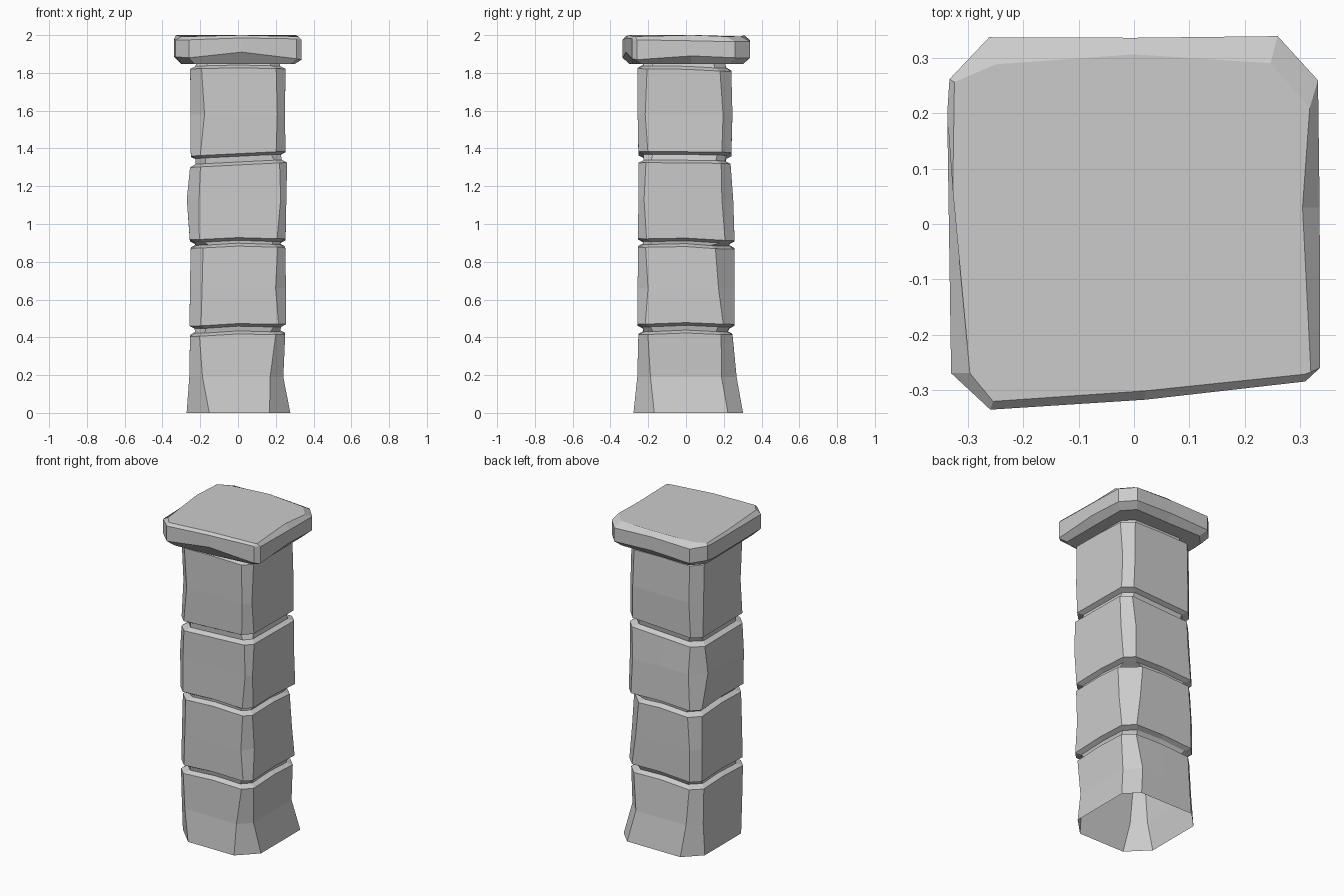
import bpy, bmesh


def mesh_object(name, rings, cap_top=False, cap_bottom=False):
    """Loft matching closed rings into one flat-shaded object."""
    bm = bmesh.new()
    loops = [[bm.verts.new(p) for p in ring] for ring in rings]
    for low, high in zip(loops, loops[1:]):
        for i in range(len(low)):
            j = (i + 1) % len(low)
            bm.faces.new((low[i], low[j], high[j], high[i]))
    if cap_bottom:
        bm.faces.new(loops[0][::-1])
    if cap_top:
        bm.faces.new(loops[-1])
    bmesh.ops.recalc_face_normals(bm, faces=bm.faces[:])
    mesh = bpy.data.meshes.new(name)
    bm.to_mesh(mesh)
    bm.free()
    ob = bpy.data.objects.new(name, mesh)
    bpy.context.collection.objects.link(ob)
    return ob


def ring(row, inset=0, dz=0, tilt=(0, 0, 0)):
    """Square with cut corners and a vertex in the middle of each side."""
    z, x0, x1, y0, y1, fl, fr, br, bl = row
    x0, x1, y0, y1 = x0 + inset, x1 - inset, y0 + inset, y1 - inset
    pts = [(x0 + fl, y0), (0, y0), (x1 - fr, y0),
           (x1, y0 + fr), (x1, 0), (x1, y1 - br),
           (x1 - br, y1), (0, y1), (x0 + bl, y1),
           (x0, y1 - bl), (x0, 0), (x0, y0 + fl)]
    tx, ty, v = tilt
    return [(x, y, z + dz + tx * x + ty * y + (v if i % 3 == 1 else 0))
            for i, (x, y) in enumerate(pts)]


# Stone blocks: rows of z, x0, x1, y0, y1, corner cuts (FL, FR, BR, BL)
blocks = [
    [(0.00, -.272, .277, -.278, .302, .12, .11, .08, .10),
     (0.19, -.258, .240, -.258, .268, .07, .07, .08, .07),
     (0.41, -.254, .250, -.252, .246, .05, .05, .06, .06)],
    [(0.465, -.256, .255, -.256, .257, .06, .04, .06, .05),
     (0.66, -.255, .254, -.256, .257, .065, .055, .085, .05),
     (0.87, -.250, .250, -.254, .256, .065, .04, .10, .06)],
    [(0.915, -.255, .252, -.254, .257, .05, .045, .05, .05),
     (1.13, -.271, .256, -.252, .250, .065, .03, .06, .08),
     (1.31, -.254, .260, -.252, .236, .055, .04, .05, .06)],
    [(1.37, -.250, .252, -.252, .240, .05, .05, .05, .05),
     (1.58, -.252, .248, -.256, .246, .075, .04, .05, .06),
     (1.815, -.253, .252, -.256, .240, .06, .05, .06, .06)],
]
# Slope in x, slope in y and mid-side lift of each joint, bottom to top
joints = [(.02, .0, .008), (.01, -.02, .008), (.05, -.01, .0), (.0, -.03, .004)]

rings = []
below = (0, 0, 0)
for n, (block, tilt) in enumerate(zip(blocks, joints)):
    bottom, middle, top = block
    if n:
        rings.append(ring(bottom, .026, -.014, below))
    rings += [ring(bottom, 0, 0, below), ring(middle), ring(top, 0, 0, tilt),
              ring(top, .028, .016, tilt)]
    below = tilt
# Neck that runs up into the capstone
rings.append(ring(blocks[-1][-1], .035, .05))
mesh_object("stone_shaft", rings)

# Capstone: outer outline and the smaller top outline, point for point
outer = [(-.26, -.336), (.02, -.318), (.31, -.285), (.337, -.26), (.336, .03),
         (.333, .26), (.26, .34), (0, .337), (-.262, .338), (-.334, .262),
         (-.338, .20), (-.331, -.27)]
inner = [(-.255, -.321), (.02, -.302), (.308, -.272), (.32, -.268), (.305, .03),
         (.318, .21), (.247, .291), (0, .307), (-.25, .289), (-.325, .257),
         (-.328, .06), (-.297, -.27)]
low_z = [1.88, 1.91, 1.875, 1.87, 1.89, 1.88, 1.88, 1.89, 1.88, 1.89, 1.885, 1.885]
high_z = [1.975, 1.985, 1.98, 1.975, 1.97, 1.965, 1.965, 1.975, 1.97, 1.98, 1.98, 1.975]
cap = [[(x * .89, y * .89, 1.847) for x, y in outer],
       [(x, y, z) for (x, y), z in zip(outer, low_z)],
       [(x, y, z) for (x, y), z in zip(outer, high_z)],
       [(x, y, 2.0 if i % 3 == 1 else 1.993) for i, (x, y) in enumerate(inner)]]
mesh_object("capstone", cap, cap_top=True, cap_bottom=True)
